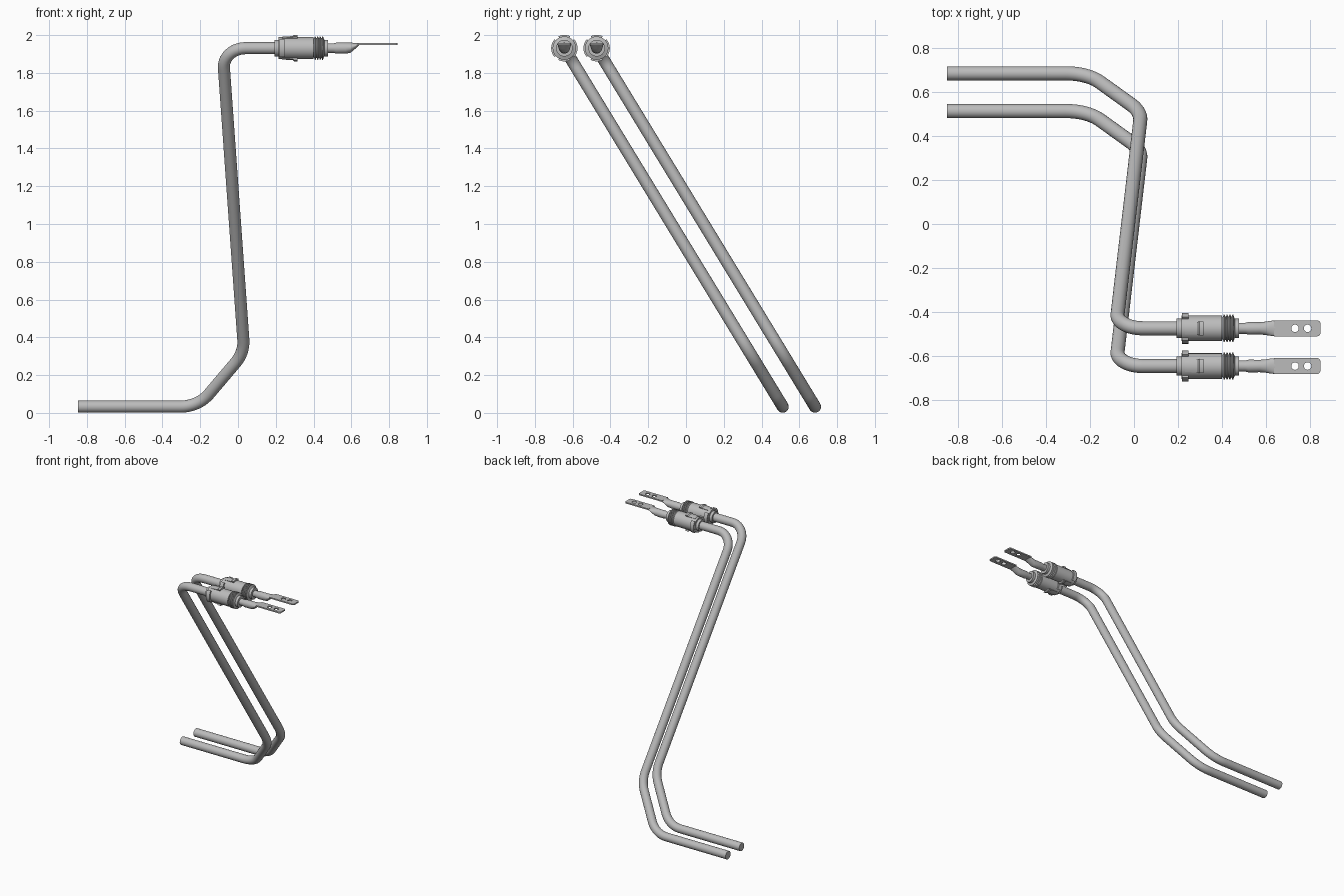
import bpy, bmesh, math
from mathutils import Vector

if "Cube" in bpy.data.objects:
    bpy.data.objects.remove(bpy.data.objects["Cube"])

TUBE_R = 0.032
AXIS_Z = 1.931
LOW_Z = 0.033

metal = bpy.data.materials.new("light grey metal")
metal.diffuse_color = (0.5, 0.5, 0.5, 1)
metal.use_nodes = True
metal.node_tree.nodes["Principled BSDF"].inputs["Base Color"].default_value = metal.diffuse_color


def finish(obj, smooth=True):
    obj.data.materials.append(metal)
    bpy.ops.object.select_all(action='DESELECT')
    obj.select_set(True)
    bpy.context.view_layer.objects.active = obj
    if obj.type == 'CURVE':
        bpy.ops.object.convert(target='MESH')
    if smooth:
        bpy.ops.object.shade_smooth_by_angle(angle=math.radians(35))


def mesh_object(name, bm):
    bmesh.ops.recalc_face_normals(bm, faces=bm.faces)
    me = bpy.data.meshes.new(name)
    bm.to_mesh(me)
    bm.free()
    obj = bpy.data.objects.new(name, me)
    bpy.context.collection.objects.link(obj)
    finish(obj)
    return obj


def skin(name, rings, loop=False):
    """Bridge closed rings of points; cap the ends unless looped."""
    bm = bmesh.new()
    rows = [[bm.verts.new(p) for p in r] for r in rings]
    n = len(rows[0])
    pairs = list(zip(rows, rows[1:])) + ([(rows[-1], rows[0])] if loop else [])
    for a, b in pairs:
        for i in range(n):
            j = (i + 1) % n
            bm.faces.new((a[i], a[j], b[j], b[i]))
    if not loop:
        bm.faces.new(rows[0])
        bm.faces.new(rows[-1])
    return mesh_object(name, bm)


def turned(name, profile, y, sides=32):
    """Solid of revolution about the x direction."""
    return skin(name, [[(x, y + r * math.cos(i * math.tau / sides),
                         AXIS_Z + r * math.sin(i * math.tau / sides))
                        for i in range(sides)] for x, r in profile])


def arc_tab(name, section, y, mid, half, steps=8):
    """Raised tab: an (x, radius) section swept through part of a turn."""
    rings = []
    for i in range(steps + 1):
        a = math.radians(mid - half + 2 * half * i / steps)
        rings.append([(x, y + r * math.cos(a), AXIS_Z + r * math.sin(a)) for x, r in section])
    return skin(name, rings)


def fillet(points, radii, steps=10):
    """Round the inner corners of a polyline with true arcs."""
    out = [points[0]]
    for p, c, n, r in zip(points, points[1:], points[2:], radii):
        u, v = (p - c).normalized(), (n - c).normalized()
        half = u.angle(v) / 2
        centre = c + (u + v).normalized() * (r / math.sin(half))
        t = r / math.tan(half)
        a, b = c + u * t - centre, c + v * t - centre
        total = a.angle(b)
        for i in range(steps + 1):
            k = i / steps
            out.append(centre + (a * math.sin((1 - k) * total) + b * math.sin(k * total)) / math.sin(total))
    return out + [points[-1]]


def bent_tube(name, y_low, y_high):
    def at(x, z):
        k = (z - LOW_Z) / (AXIS_Z - LOW_Z)
        return Vector((x, y_low + (y_high - y_low) * k, z))
    corners = [at(-0.848, LOW_Z), at(-0.21, LOW_Z), at(0.033, 0.32),
               at(-0.082, AXIS_Z), at(0.25, AXIS_Z)]
    pts = fillet(corners, (0.19, 0.22, 0.115))
    cu = bpy.data.curves.new(name, 'CURVE')
    cu.dimensions = '3D'
    cu.bevel_depth = TUBE_R
    cu.bevel_resolution = 8
    cu.use_fill_caps = True
    sp = cu.splines.new('POLY')
    sp.points.add(len(pts) - 1)
    for q, p in zip(sp.points, pts):
        q.co = (*p, 1)
    obj = bpy.data.objects.new(name, cu)
    bpy.context.collection.objects.link(obj)
    finish(obj)


def blade(name, y):
    """Flat terminal with rounded end corners and two holes."""
    cu = bpy.data.curves.new(name, 'CURVE')
    cu.dimensions = '2D'
    cu.fill_mode = 'BOTH'
    cu.extrude = 0.005
    outline = [(0.635, -0.036)]
    for sy, start in ((-1, -90), (1, 0)):
        for i in range(6):
            a = math.radians(start + 18 * i)
            outline.append((0.831 + 0.014 * math.cos(a), sy * 0.022 + 0.014 * math.sin(a)))
    outline.append((0.635, 0.036))
    holes = [[(cx + 0.017 * math.cos(i * math.tau / 20), 0.017 * math.sin(i * math.tau / 20))
              for i in range(20)] for cx in (0.73, 0.787)]
    for loop in [outline] + holes:
        sp = cu.splines.new('POLY')
        sp.points.add(len(loop) - 1)
        for q, (x, yy) in zip(sp.points, loop):
            q.co = (x, yy, 0, 1)
        sp.use_cyclic_u = True
    obj = bpy.data.objects.new(name, cu)
    obj.location = (0, y, 1.953)
    bpy.context.collection.objects.link(obj)
    finish(obj)


def connector(side, y):
    # Stepped body with collar, thread ridges and nose ring
    profile = [(0.193, 0.036), (0.193, 0.044), (0.215, 0.044), (0.215, 0.058), (0.4, 0.058), (0.4, 0.05)]
    for i in range(4):
        x = 0.404 + i * 0.013
        profile += [(x, 0.053), (x + 0.003, 0.062), (x + 0.007, 0.062), (x + 0.01, 0.053)]
    profile += [(0.457, 0.044), (0.477, 0.044), (0.477, 0.03)]
    turned(side + "_connector_body", profile, y)
    # Side lugs and sloping latches above and below
    for label, mid in (("back", 0), ("front", 180)):
        arc_tab(f"{side}_{label}_lug", [(0.217, 0.05), (0.217, 0.07), (0.248, 0.07), (0.248, 0.05)],
                y, mid, 42)
    for label, mid in (("top", 90), ("bottom", 270)):
        arc_tab(f"{side}_{label}_latch", [(0.232, 0.05), (0.232, 0.06), (0.29, 0.064), (0.297, 0.07),
                                          (0.315, 0.07), (0.315, 0.05)], y, mid, 27)
    # Crimped barrel flattening into the blade: x, centre z, half width, half height
    stations = [(0.47, AXIS_Z, 0.025, 0.025), (0.505, AXIS_Z, 0.025, 0.025),
                (0.52, AXIS_Z, 0.029, 0.029), (0.57, AXIS_Z, 0.028, 0.029),
                (0.595, 1.933, 0.03, 0.027), (0.62, 1.943, 0.034, 0.016),
                (0.643, 1.953, 0.036, 0.005)]
    rings = []
    for x, zc, w, h in stations:
        rings.append([(x, y + w * math.cos(i * math.tau / 24), zc + h * math.sin(i * math.tau / 24))
                      for i in range(24)])
    skin(side + "_crimp_barrel", rings)
    blade(side + "_terminal_blade", y)


for side, y_low, y_high in (("front", 0.512, -0.644), ("rear", 0.683, -0.473)):
    bent_tube(side + "_bent_tube", y_low, y_high)
    connector(side, y_high)
